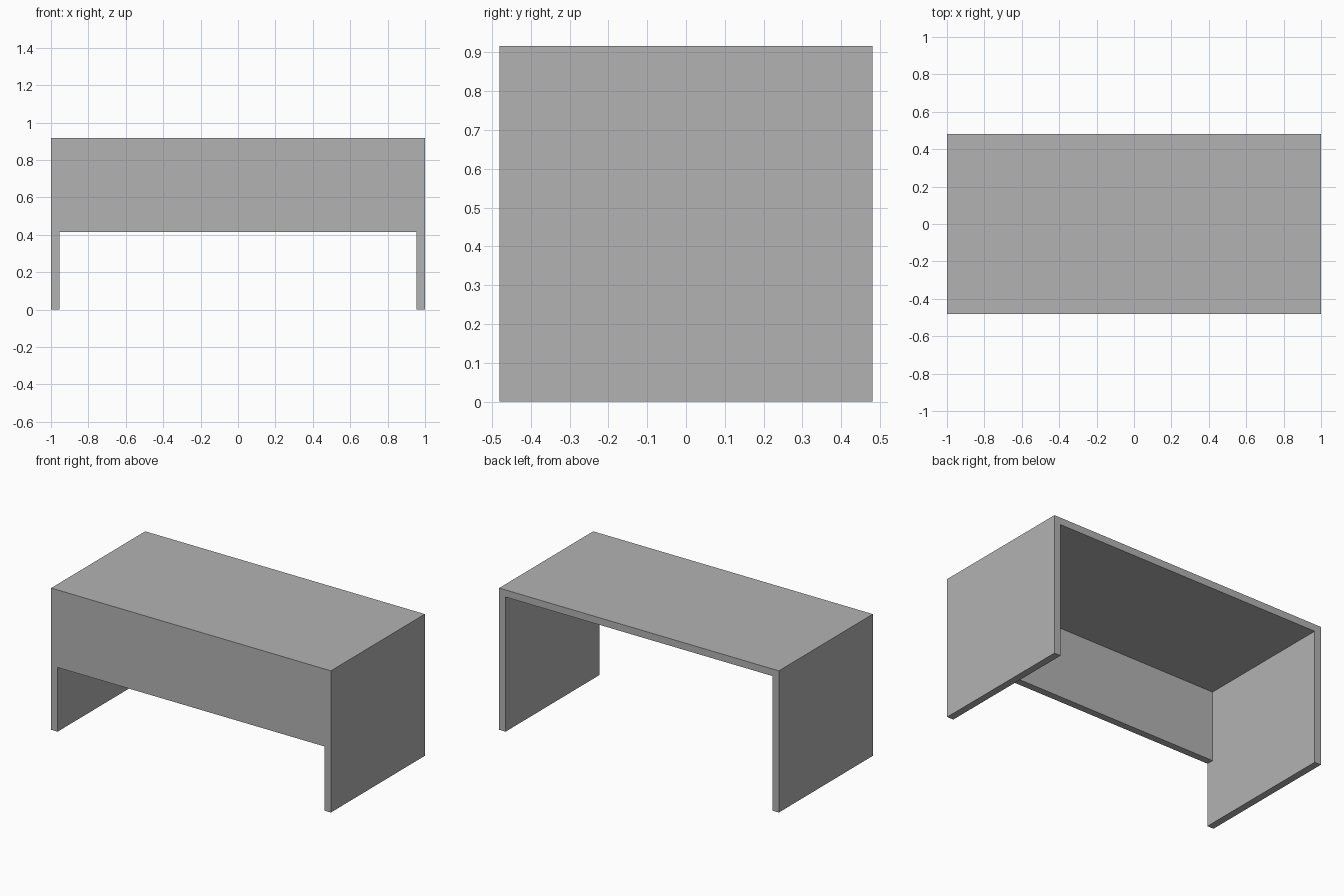
import bpy
import bmesh

cube = bpy.data.objects.get("Cube")
if cube:
    bpy.data.objects.remove(cube, do_unlink=True)

WIDTH, DEPTH, HEIGHT = 2.0, 0.96, 0.916
BOARD = 0.046            # board thickness
PANEL_BOTTOM = 0.415

grey = bpy.data.materials.new("plain grey")
grey.use_nodes = True
grey.diffuse_color = (0.45, 0.45, 0.45, 1)
grey.node_tree.nodes["Principled BSDF"].inputs["Base Color"].default_value = grey.diffuse_color


def extrude_profile(name, points, y_front, y_back):
    """Extrude an x-z outline from y_front to y_back."""
    bm = bmesh.new()
    face = bm.faces.new([bm.verts.new((x, y_front, z)) for x, z in points])
    new = bmesh.ops.extrude_face_region(bm, geom=[face])["geom"]
    verts = [v for v in new if isinstance(v, bmesh.types.BMVert)]
    bmesh.ops.translate(bm, vec=(0, y_back - y_front, 0), verts=verts)
    bmesh.ops.recalc_face_normals(bm, faces=bm.faces)
    mesh = bpy.data.meshes.new(name)
    bm.to_mesh(mesh)
    bm.free()
    mesh.materials.append(grey)
    obj = bpy.data.objects.new(name, mesh)
    bpy.context.collection.objects.link(obj)
    return obj


outer = WIDTH / 2
inner = outer - BOARD
under = HEIGHT - BOARD
front = -DEPTH / 2

# Desktop and both side boards as one continuous frame
half = [(outer, HEIGHT), (outer, 0), (inner, 0), (inner, under)]
outline = half + [(-x, z) for x, z in reversed(half)]
extrude_profile("desk_frame", outline, front, -front)

# Front panel set between the sides, flush with the front
panel = [(-inner, PANEL_BOTTOM), (inner, PANEL_BOTTOM), (inner, under), (-inner, under)]
extrude_profile("front_panel", panel, front, front + BOARD)
